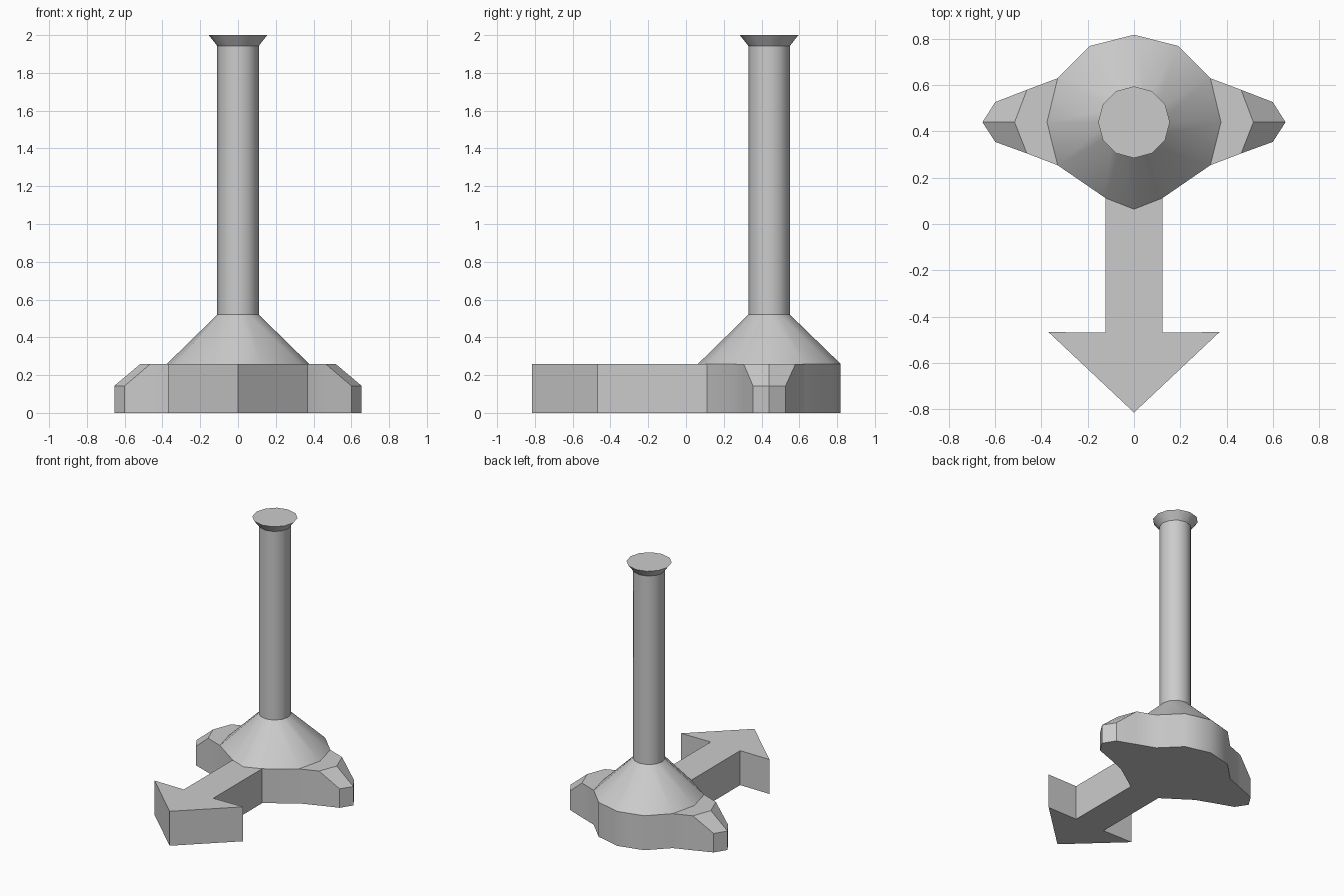
import bpy, bmesh
from math import sin, cos, pi, radians

if "Cube" in bpy.data.objects:
    bpy.data.objects.remove(bpy.data.objects["Cube"])

CY = 0.44      # y of the column axis
DECK = 0.26    # top of the base


def make(name, faces):
    """Build an object from faces given as coordinate lists, welding shared points."""
    bm = bmesh.new()
    for f in faces:
        bm.faces.new([bm.verts.new(p) for p in f])
    bmesh.ops.remove_doubles(bm, verts=bm.verts[:], dist=0.0005)
    bmesh.ops.recalc_face_normals(bm, faces=bm.faces[:])
    me = bpy.data.meshes.new(name)
    bm.to_mesh(me)
    bm.free()
    ob = bpy.data.objects.new(name, me)
    bpy.context.collection.objects.link(ob)
    bpy.ops.object.select_all(action='DESELECT')
    ob.select_set(True)
    bpy.context.view_layer.objects.active = ob
    bpy.ops.object.shade_smooth_by_angle(angle=radians(35))
    return ob


def flip(pts):
    return [(-x, y, z) for x, y, z in reversed(pts)]


def loop(half):
    """Close a right-hand half outline whose two ends lie on x = 0."""
    return half + flip(half[1:-1])


# Foot of the cone, right half from back to front
foot = [(x, y, DECK) for x, y in [(0, .818), (.19, .77), (.33, .63), (.376, CY),
                                  (.33, .254), (.123, .112), (0, .064)]]
# Side lobe: flat edge, then sloping down to a lower rim
lobe_in = [(.463, .58, DECK), (.516, CY, DECK), (.463, .305, DECK)]
lobe_out = [(.6, .527, .143), (.655, CY, .143), (.6, .355, .143)]
# Arrow pointing to the front
arrow = [foot[5], (.123, -.47, DECK), (.37, -.467, DECK), (0, -.815, DECK)]

# Base: walls, underside, lobes and arrow deck
outline = loop(foot[:3] + [lobe_in[0]] + lobe_out + [lobe_in[2], foot[4]] + arrow)
ground = [(x, y, 0) for x, y, z in outline]
n = len(outline)
faces = [ground]
for i in range(n):
    j = (i + 1) % n
    faces.append([ground[i], ground[j], outline[j], outline[i]])
for i in range(2):
    for a, b in ((foot[2:5], lobe_in), (lobe_in, lobe_out)):
        quad = [a[i], b[i], b[i + 1], a[i + 1]]
        faces += [quad, flip(quad)]
faces.append([foot[6]] + arrow + flip(arrow[:-1]))
make("base", faces)

# Column: cone, shaft and flared cap
rings = [loop(foot)]
for r, z in [(.11, .52), (.11, 1.943), (.155, 2.0)]:
    rings.append([(r * sin(k * pi / 6), CY + r * cos(k * pi / 6), z) for k in range(12)])
faces = [rings[-1]]
for a, b in zip(rings, rings[1:]):
    for k in range(12):
        m = (k + 1) % 12
        faces.append([a[k], a[m], b[m], b[k]])
make("column", faces)
